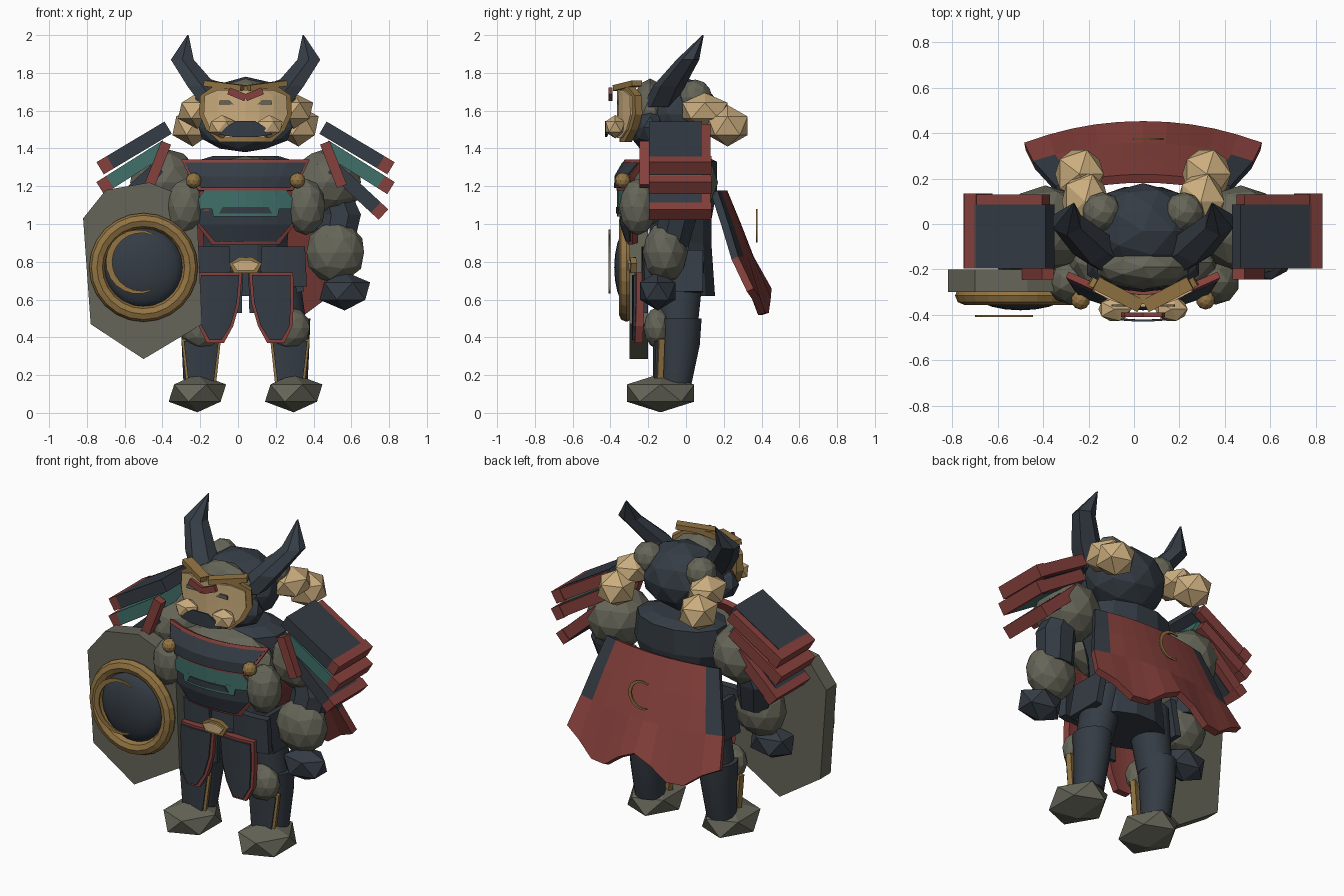
import bpy, bmesh, math
from mathutils import Vector

cube = bpy.data.objects.get("Cube")
if cube:
    bpy.data.objects.remove(cube, do_unlink=True)

CX = 0.04  # the body's own mirror plane


def material(name, r, g, b):
    m = bpy.data.materials.new(name)
    m.use_nodes = True
    m.diffuse_color = (r, g, b, 1)
    m.node_tree.nodes["Principled BSDF"].inputs["Base Color"].default_value = (r, g, b, 1)
    return m


NAVY = material("navy", 0.035, 0.045, 0.058)
RED = material("red", 0.24, 0.052, 0.045)
GREY = material("olive_grey", 0.13, 0.13, 0.098)
TAN = material("tan", 0.6, 0.42, 0.21)
GOLD = material("gold", 0.29, 0.175, 0.055)
TEAL = material("teal", 0.05, 0.16, 0.14)


def finish(name, bm, mat, smooth=False):
    me = bpy.data.meshes.new(name)
    bmesh.ops.recalc_face_normals(bm, faces=bm.faces)
    for f in bm.faces:
        f.smooth = smooth
    bm.to_mesh(me)
    bm.free()
    ob = bpy.data.objects.new(name, me)
    bpy.context.collection.objects.link(ob)
    me.materials.append(mat)
    return ob


def thicken(ob, thick):
    mod = ob.modifiers.new("thickness", 'SOLIDIFY')
    mod.thickness = thick
    mod.offset = 0
    return ob


def ball(name, loc, size, mat, level=2):
    bm = bmesh.new()
    bmesh.ops.create_icosphere(bm, subdivisions=level, radius=1)
    for v in bm.verts:
        v.co = Vector(a * b for a, b in zip(v.co, size)) + Vector(loc)
    return finish(name, bm, mat)


def loft(name, rings, sides, mat, smooth=False):
    """Closed stack of horizontal rings given as (x, y, z, rx, ry)."""
    bm = bmesh.new()
    loops = []
    for x, y, z, rx, ry in rings:
        angles = [math.tau * (i + 0.5) / sides for i in range(sides)]
        loops.append([bm.verts.new((x + rx * math.cos(a), y + ry * math.sin(a), z)) for a in angles])
    for a, b in zip(loops, loops[1:]):
        for i in range(sides):
            j = (i + 1) % sides
            bm.faces.new((a[i], a[j], b[j], b[i]))
    bm.faces.new(loops[0])
    bm.faces.new(loops[-1])
    ob = finish(name, bm, mat, smooth)
    for f in ob.data.polygons[-2:]:
        f.use_smooth = False
    return ob


def panel(name, rows, mat, y, bend=0.0, cx=CX, thick=0.02, cols=6):
    """Curved plate from rows of (z, half width, x shift, y shift)."""
    bm = bmesh.new()
    grid = []
    for row in rows:
        z, half, dx, dy = (list(row) + [0, 0])[:4]
        us = [half * (2 * i / cols - 1) for i in range(cols + 1)]
        grid.append([bm.verts.new((cx + dx + u, y + dy + bend * u * u, z)) for u in us])
    for a, b in zip(grid, grid[1:]):
        for i in range(cols):
            bm.faces.new((a[i], a[i + 1], b[i + 1], b[i]))
    return thicken(finish(name, bm, mat), thick)


def trimmed(name, rows, mat, edge, y, bend=0.0, cx=CX, thick=0.02, trim=0.014):
    """A panel with a slightly larger, deeper border panel behind it."""
    panel(name, rows, mat, y, bend, cx, thick)
    big = [[r[0], r[1] + trim, *r[2:]] for r in rows]
    big[0][0] += trim
    big[-1][0] -= trim
    panel(name + "_trim", big, edge, y + 0.018, bend, cx, thick + 0.012)


def slab(name, a, b, y, width, thick, mat):
    """Box running from a to b in the xz plane."""
    dx, dz = b[0] - a[0], b[1] - a[1]
    bm = bmesh.new()
    bmesh.ops.create_cube(bm, size=1)
    for v in bm.verts:
        v.co = Vector((v.co.x * math.hypot(dx, dz), v.co.y * width, v.co.z * thick))
    ob = finish(name, bm, mat)
    ob.location = ((a[0] + b[0]) / 2, y, (a[1] + b[1]) / 2)
    ob.rotation_euler.y = -math.atan2(dz, dx)
    return ob


def crescent(name, loc, radius, width, facing):
    bm = bmesh.new()
    pairs = []
    for i in range(15):
        a = math.radians(60 + 235 * i / 14)
        inner = radius - 0.008 - width * math.sin(math.pi * i / 14)
        pairs.append([bm.verts.new((loc[0] + facing * r * math.cos(a), loc[1],
                                    loc[2] + r * math.sin(a))) for r in (radius, inner)])
    for p, q in zip(pairs, pairs[1:]):
        bm.faces.new((p[0], q[0], q[1], p[1]))
    thicken(finish(name, bm, GOLD), 0.009)


# Torso with flared skirt
loft("torso", [(CX, -0.03, 0.62, 0.25, 0.19), (CX, -0.03, 0.9, 0.23, 0.17), (CX, -0.03, 1.02, 0.24, 0.17),
               (CX, -0.02, 1.18, 0.31, 0.19), (CX, -0.02, 1.33, 0.28, 0.19), (CX, -0.02, 1.36, 0.18, 0.13)], 12, NAVY)
ball("chest_padding", (CX, -0.17, 1.17), (0.34, 0.15, 0.19), GREY)

# Chest armour in three layers
trimmed("upper_chest_plate", [(1.32, 0.32, 0, 0.04), (1.25, 0.28), (1.19, 0.23)], NAVY, RED, -0.37, 0.8)
trimmed("middle_chest_plate", [(1.2, 0.2), (1.13, 0.25), (1.08, 0.28)], TEAL, RED, -0.355, 0.8, trim=0.01)
trimmed("lower_chest_plate", [(1.09, 0.27, 0, -0.005), (1.0, 0.24), (0.91, 0.16, 0, 0.03)], NAVY, RED, -0.34, 0.8)
panel("teal_inlay", [(1.1, 0.18), (1.04, 0.17)], TEAL, -0.36, 0.8, thick=0.009)
panel("inlay_slot", [(1.09, 0.12), (1.055, 0.14)], NAVY, -0.366, 0.8, thick=0.009)

# Belt buckle
trimmed("buckle", [(0.81, 0.02), (0.79, 0.07), (0.755, 0.045)], TAN, GOLD, -0.3, 1.0)

# Head, helmet and mask
ball("helmet", (CX, -0.03, 1.58), (0.25, 0.21, 0.2), NAVY)
ball("chin_guard", (CX, -0.19, 1.51), (0.26, 0.11, 0.13), NAVY)
ball("head", (CX, -0.19, 1.6), (0.21, 0.1, 0.17), GREY)
trimmed("mask", [(1.71, 0.14), (1.68, 0.21), (1.58, 0.215), (1.5, 0.18), (1.455, 0.11)],
        TAN, GOLD, -0.35, 1.5, thick=0.03, trim=0.02)
panel("moustache", [(1.545, 0.05), (1.515, 0.1), (1.475, 0.14), (1.46, 0.06)], NAVY, -0.425, 0.5, thick=0.009)

for s, side in ((-1, "right"), (1, "left")):
    X = lambda d: CX + s * d
    # Mask details
    panel(side + "_eye", [(1.655, 0.025, s * 0.012), (1.632, 0.04)], GREY, -0.358, 0, X(0.1), 0.009)
    slab(side + "_brow", (X(0), 1.72), (X(0.22), 1.745), -0.31, 0.06, 0.03, GOLD).rotation_euler.z = s * 0.48
    slab(side + "_forehead_mark", (X(0), 1.668), (X(0.09), 1.705), -0.4, 0.02, 0.038, RED)
    ball(side + "_cheek", (X(0.125), -0.375, 1.515), (0.08, 0.06, 0.062), TAN, 1)
    # Horn
    loft(side + "_horn", [(X(0.14), -0.14, 1.62, 0.1, 0.09), (X(0.23), -0.09, 1.73, 0.09, 0.085),
                          (X(0.335), 0.01, 1.87, 0.07, 0.06), (X(0.305), 0.09, 2.0, 0.004, 0.004)], 6, NAVY)
    # Hair bunch
    ball(side + "_hair_root", (X(0.18), 0.05, 1.67), (0.09, 0.09, 0.095), GREY)
    ball(side + "_hair_middle", (X(0.255), 0.1, 1.6), (0.115, 0.14, 0.095), TAN, 1)
    ball(side + "_hair_end", (X(0.28), 0.22, 1.52), (0.12, 0.125, 0.11), TAN, 1)
    # Chest stud and side padding
    ball(side + "_chest_stud", (X(0.275), -0.335, 1.23), (0.042, 0.042, 0.042), GOLD)
    ball(side + "_side_padding", (X(0.32), -0.255, 1.09), (0.105, 0.1, 0.15), GREY)
    # Arm
    ball(side + "_shoulder", (X(0.43), -0.02, 1.22), (0.19, 0.19, 0.18), GREY)
    loft(side + "_upper_arm", [(X(0.47), -0.08, 0.88, 0.11, 0.1), (X(0.5), -0.04, 1.05, 0.12, 0.11),
                               (X(0.45), -0.02, 1.2, 0.1, 0.1)], 8, NAVY)
    ball(side + "_forearm", (X(0.475), -0.11, 0.85), (0.16, 0.12, 0.165), GREY)
    ball(side + "_hand", (X(0.525), -0.15, 0.645), (0.15, 0.11, 0.103), NAVY, 1)
    # Shoulder guard of three overlapping plates
    layers = [((0.41, 1.51), (0.77, 1.295), NAVY), ((0.42, 1.41), (0.77, 1.19), TEAL), ((0.46, 1.3), (0.73, 1.05), NAVY)]
    for n, (a, b, mat) in enumerate(layers):
        name = f"{side}_shoulder_plate_{n + 1}"
        a, b = (X(a[0]), a[1]), (X(b[0]), b[1])
        t = lambda k: (a[0] + (b[0] - a[0]) * k, a[1] + (b[1] - a[1]) * k)
        slab(name, a, t(0.87), -0.055, 0.28, 0.075, mat)
        slab(name + "_tip", t(0.85), b, -0.03, 0.33, 0.075, RED)
        slab(name + "_back_edge", t(0.05), t(0.86), 0.1, 0.06, 0.068, RED)
    slab(side + "_shoulder_strap", (X(0.42), 1.43), (X(0.51), 1.2), -0.22, 0.05, 0.055, RED)
    # Leg
    loft(side + "_thigh", [(X(0.23), -0.04, 0.42, 0.1, 0.1), (X(0.16), -0.03, 0.8, 0.12, 0.13)], 16, NAVY, True)
    loft(side + "_shin", [(X(0.245), -0.055, 0.15, 0.085, 0.085), (X(0.24), -0.035, 0.36, 0.1, 0.11),
                          (X(0.235), -0.035, 0.5, 0.11, 0.12)], 16, NAVY, True)
    ball(side + "_knee", (X(0.23), -0.15, 0.45), (0.115, 0.075, 0.11), GREY)
    trimmed(side + "_shin_guard", [(0.38, 0.09), (0.17, 0.065)], NAVY, GOLD, -0.165, 2.0, X(0.235), trim=0.01)
    ball(side + "_foot", (X(0.255), -0.135, 0.105), (0.17, 0.21, 0.102), GREY, 1)
    # Hanging hip plates
    trimmed(side + "_thigh_plate", [(0.73, 0.1), (0.58, 0.095, s * 0.008), (0.46, 0.075, s * 0.022), (0.385, 0.03, s * 0.025)],
            NAVY, RED, -0.27, 0.8, X(0.135), 0.03)
    panel(side + "_hip_plate", [(0.88, 0.11), (0.67, 0.12)], NAVY, -0.21, 1, X(0.2), 0.05)
    panel(side + "_loin_strip", [(0.75, 0.035), (0.53, 0.03)], NAVY, -0.22, 0, X(0.05), 0.03)
    slab(side + "_side_skirt", (X(0.25), 0.86), (X(0.29), 0.64), -0.03, 0.24, 0.04, NAVY)

# Cape with scalloped hem and dark upper corners
cape = panel("cape", [(1.17, 0.38), (1.0, 0.43, 0, 0.07), (0.82, 0.48, 0, 0.14), (0.58, 0.52, 0, 0.235)],
             RED, 0.2, -0.35, thick=0.04, cols=10)
cape.data.materials.append(NAVY)
for v in cape.data.vertices:
    if v.co.z < 0.65:
        v.co.z += 0.07 * math.cos(4 * math.pi * (v.co.x - CX) / 1.04)
for f in cape.data.polygons:
    f.material_index = int(f.center.z > 0.8 and abs(f.center.x - CX) > 0.35)
crescent("cape_crescent", (CX, 0.375, 0.99), 0.09, 0.012, -1)

# Shield
outline = [(-0.82, 1.03), (-0.7, 1.18), (-0.47, 1.22), (-0.22, 1.12), (-0.19, 0.47), (-0.5, 0.285), (-0.78, 0.47)]
bm = bmesh.new()
bm.faces.new([bm.verts.new((x, -0.25, z)) for x, z in outline])
thicken(finish("shield", bm, GREY), 0.1)
bpy.ops.mesh.primitive_torus_add(location=(-0.5, -0.315, 0.77), rotation=(math.pi / 2, 0, 0), major_segments=24,
                                 minor_segments=8, major_radius=0.247, minor_radius=0.041)
rim = bpy.context.object
rim.name = "shield_rim"
rim.data.materials.append(GOLD)
bm = bmesh.new()
bmesh.ops.create_uvsphere(bm, u_segments=20, v_segments=10, radius=1)
for v in bm.verts:
    v.co = Vector((-0.5 + 0.212 * v.co.x, -0.3 + 0.08 * v.co.y, 0.77 + 0.212 * v.co.z))
finish("shield_boss", bm, NAVY, True)
crescent("shield_crescent", (-0.53, -0.405, 0.8), 0.17, 0.026, 1)
